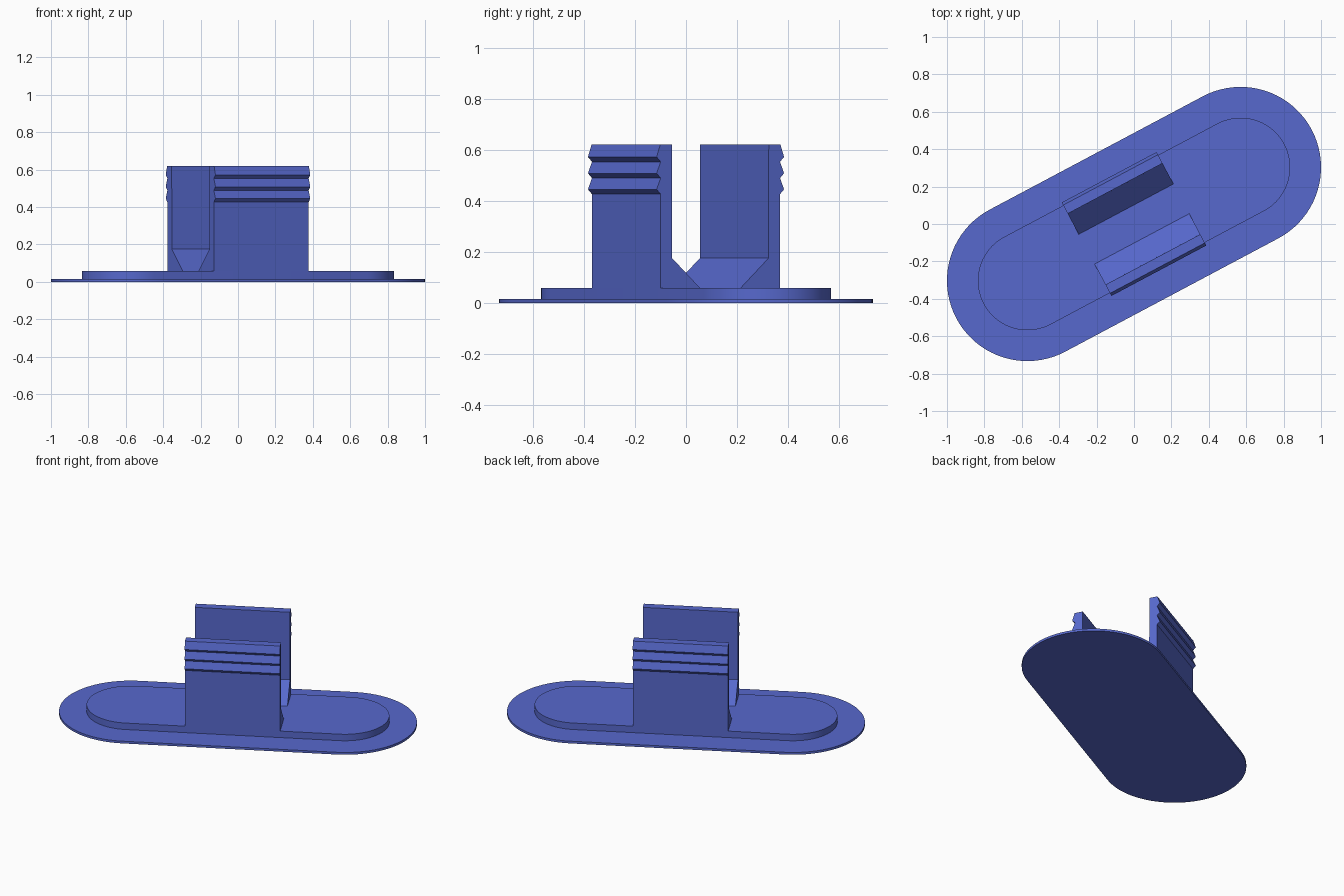
import bpy, bmesh, math

if "Cube" in bpy.data.objects:
    bpy.data.objects.remove(bpy.data.objects["Cube"])

ANGLE = math.atan2(0.303, 0.57)   # the whole part is turned in plan
HALF = math.hypot(0.57, 0.303)    # centre to end-arc centre
CLIP_W = 0.287                    # half width of each clip

blue = bpy.data.materials.new("blue_plastic")
blue.diffuse_color = (0.095, 0.14, 0.61, 1)
blue.use_nodes = True
blue.node_tree.nodes["Principled BSDF"].inputs["Base Color"].default_value = blue.diffuse_color


def finish(name, bm):
    bmesh.ops.recalc_face_normals(bm, faces=bm.faces)
    mesh = bpy.data.meshes.new(name)
    bm.to_mesh(mesh)
    bm.free()
    obj = bpy.data.objects.new(name, mesh)
    obj.rotation_euler.z = ANGLE
    mesh.materials.append(blue)
    bpy.context.collection.objects.link(obj)
    return obj


def stadium(bm, r, z, n=40):
    """Ring of vertices: two half circles joined by straight sides."""
    ring = []
    for side in (1, -1):
        for i in range(n + 1):
            a = math.pi * i / n - math.pi / 2
            ring.append(bm.verts.new((side * (HALF + r * math.cos(a)),
                                      side * r * math.sin(a), z)))
    return ring


# Base: thin oblong flange with a raised pad
bm = bmesh.new()
rings = [stadium(bm, r, z) for r, z in
         ((0.43, 0), (0.43, 0.015), (0.265, 0.015), (0.265, 0.058))]
for lo, hi in zip(rings, rings[1:]):
    for i in range(len(lo)):
        j = (i + 1) % len(lo)
        bm.faces.new((lo[i], lo[j], hi[j], hi[i]))
bm.faces.new(rings[0])
bm.faces.new(rings[-1])
base = finish("base", bm)
bpy.context.view_layer.objects.active = base
base.select_set(True)
bpy.ops.object.shade_smooth_by_angle(angle=math.radians(30))

# Clip profile (distance from centre line, height): gusset inside, barbs outside
profile = [(0.09, 0.058), (0.205, 0.175), (0.215, 0.175), (0.215, 0.62), (0.267, 0.62)]
profile[1:3] = [(0.214, 0.175)]
for z in (0.572, 0.508, 0.445):
    profile += [(0.283, z), (0.265, z - 0.019)]
profile.append((0.265, 0.058))

# Two mirrored clips
for name, side in (("front_clip", -1), ("back_clip", 1)):
    bm = bmesh.new()
    ends = [[bm.verts.new((x, side * d, z)) for d, z in profile]
            for x in (-CLIP_W, CLIP_W)]
    for i in range(len(profile)):
        j = (i + 1) % len(profile)
        bm.faces.new((ends[0][i], ends[0][j], ends[1][j], ends[1][i]))
    for end in ends:
        bm.faces.new(end)
    finish(name, bm)
